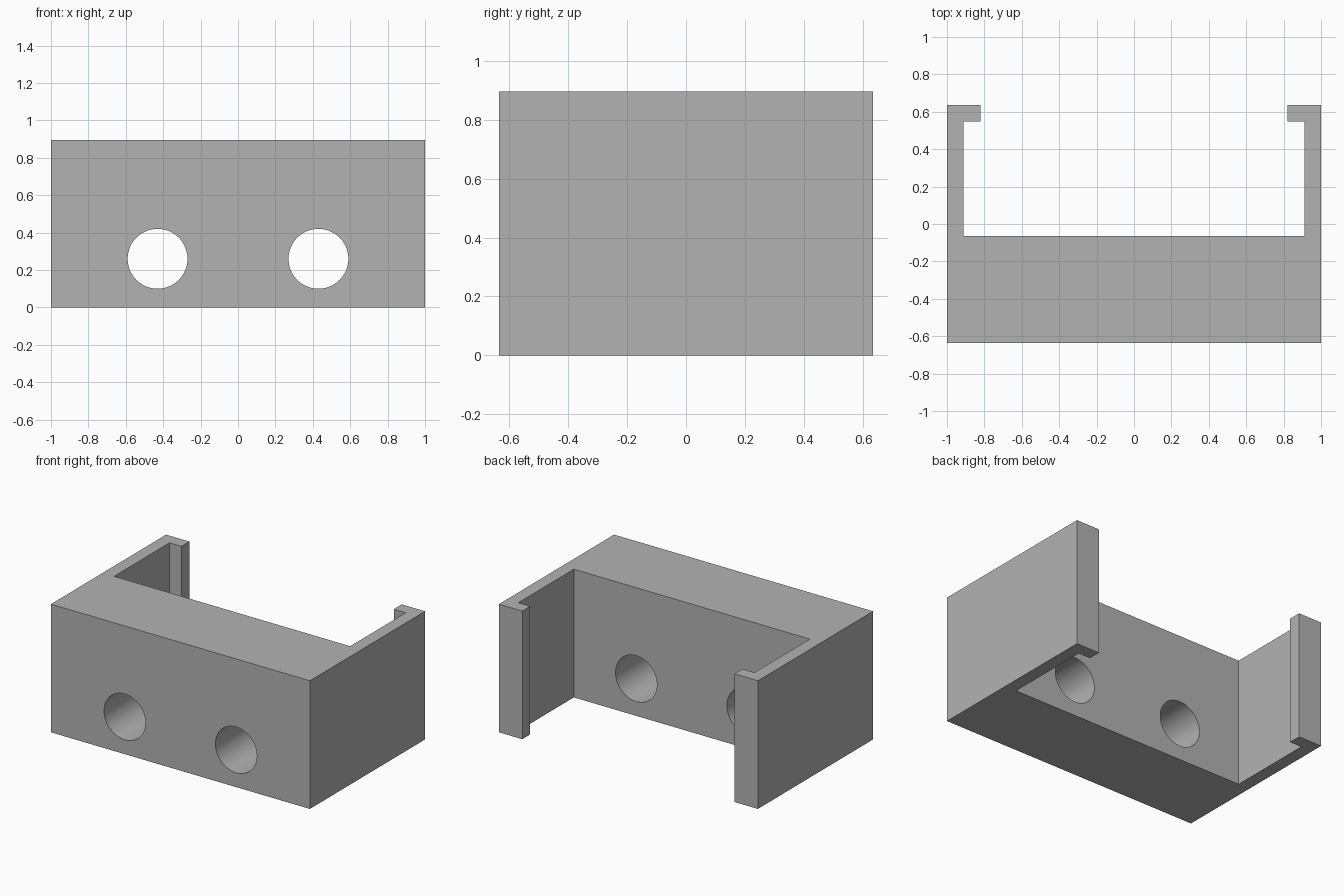
import bpy
import bmesh

cube = bpy.data.objects.get("Cube")
if cube:
    bpy.data.objects.remove(cube, do_unlink=True)

HALF_WIDTH, HALF_DEPTH, HEIGHT = 1.0, 0.635, 0.895
WALL = 0.088                      # side arm and lip thickness
LIP_X = 0.82                      # inner end of the lips
BLOCK_BACK = -0.065               # back face of the solid block
HOLE_X, HOLE_Z, HOLE_RADIUS = 0.43, 0.26, 0.16

grey = bpy.data.materials.new("plain grey")
grey.use_nodes = True
colour = (0.45, 0.45, 0.45, 1)
grey.diffuse_color = colour
grey.node_tree.nodes["Principled BSDF"].inputs["Base Color"].default_value = colour

# Bracket: mirrored half outline, extruded upwards
inner = HALF_WIDTH - WALL
half = [
    (HALF_WIDTH, -HALF_DEPTH),
    (HALF_WIDTH, HALF_DEPTH),
    (LIP_X, HALF_DEPTH),
    (LIP_X, HALF_DEPTH - WALL),
    (inner, HALF_DEPTH - WALL),
    (inner, BLOCK_BACK),
]
outline = half + [(-x, y) for x, y in reversed(half)]

bm = bmesh.new()
base = bm.faces.new([bm.verts.new((x, y, 0)) for x, y in outline])
top = bmesh.ops.extrude_face_region(bm, geom=[base])["geom"]
bmesh.ops.translate(bm, vec=(0, 0, HEIGHT),
                    verts=[v for v in top if isinstance(v, bmesh.types.BMVert)])
bmesh.ops.recalc_face_normals(bm, faces=bm.faces)
mesh = bpy.data.meshes.new("bracket")
bm.to_mesh(mesh)
bm.free()
mesh.materials.append(grey)
bracket = bpy.data.objects.new("bracket", mesh)
bpy.context.collection.objects.link(bracket)

# Two round holes through the block
for side in (-1, 1):
    bpy.ops.mesh.primitive_cylinder_add(
        vertices=64, radius=HOLE_RADIUS, depth=1,
        location=(side * HOLE_X, (BLOCK_BACK - HALF_DEPTH) / 2, HOLE_Z),
        rotation=(1.5707963, 0, 0))
    cutter = bpy.context.object
    cutter.name = "hole_cutter"
    cutter.hide_render = True
    cutter.data.materials.append(grey)

    bpy.ops.object.select_all(action="DESELECT")
    bracket.select_set(True)
    bpy.context.view_layer.objects.active = bracket
    cut = bracket.modifiers.new("hole", "BOOLEAN")
    cut.operation = "DIFFERENCE"
    cut.solver = "EXACT"
    cut.object = cutter
    bpy.ops.object.modifier_apply(modifier=cut.name)
    bpy.data.objects.remove(cutter, do_unlink=True)

# Smooth hole walls, sharp bracket edges
bpy.ops.object.shade_smooth_by_angle(angle=0.5)
